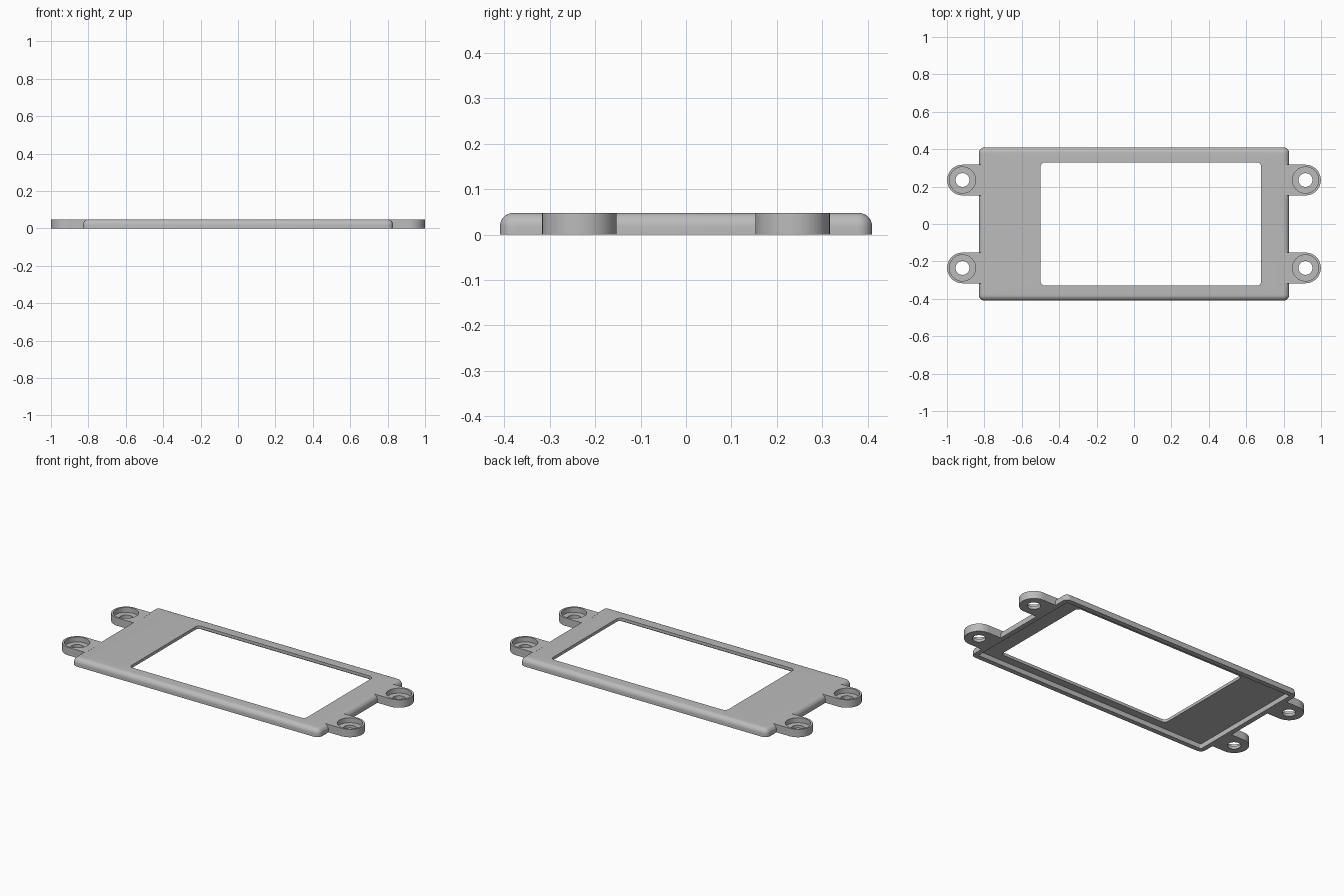
import bpy, bmesh
from math import pi, sin, cos, atan2

cube = bpy.data.objects.get("Cube")
if cube:
    bpy.data.objects.remove(cube, do_unlink=True)

grey = bpy.data.materials.new("plain grey")
grey.use_nodes = True
grey.diffuse_color = (0.5, 0.5, 0.5, 1)
grey.node_tree.nodes["Principled BSDF"].inputs["Base Color"].default_value = (0.5, 0.5, 0.5, 1)

HEIGHT, CEILING = 0.048, 0.03      # overall height, underside of the thin panel
HALF_X, HALF_Y = 0.83, 0.41
ROUND, WALL = 0.03, 0.03


def rounded_rect(x0, x1, y0, y1, r, z, steps=8):
    """Closed loop of points around a rectangle with rounded corners."""
    corners = [(x1 - r, y1 - r), (x0 + r, y1 - r), (x0 + r, y0 + r), (x1 - r, y0 + r)]
    return [(cx + r * cos(a), cy + r * sin(a), z)
            for q, (cx, cy) in enumerate(corners)
            for a in [(q + i / steps) * pi / 2 for i in range(steps + 1)]]


def loft_closed(name, loops):
    """Skin consecutive loops, joining the last one back to the first."""
    bm = bmesh.new()
    rings = [[bm.verts.new(p) for p in loop] for loop in loops]
    for a, b in zip(rings, rings[1:] + rings[:1]):
        for i in range(len(a)):
            j = (i + 1) % len(a)
            bm.faces.new((a[i], a[j], b[j], b[i]))
    bmesh.ops.recalc_face_normals(bm, faces=bm.faces)
    mesh = bpy.data.meshes.new(name)
    bm.to_mesh(mesh)
    bm.free()
    mesh.materials.append(grey)
    obj = bpy.data.objects.new(name, mesh)
    bpy.context.collection.objects.link(obj)
    bpy.ops.object.select_all(action='DESELECT')
    obj.select_set(True)
    bpy.context.view_layer.objects.active = obj
    bpy.ops.object.shade_smooth_by_angle(angle=pi / 6)
    return obj


# Bezel: outer wall, rounded top edge, window, hollow underside
def outline(inset, r, z):
    x, y = HALF_X - inset, HALF_Y - inset
    return rounded_rect(-x, x, -y, y, r, z)


def window(z):
    return rounded_rect(-0.5, 0.68, -0.33, 0.33, 0.025, z)


loops = [outline(0, ROUND + 0.002, 0)]
for i in range(9):
    a = i / 8 * pi / 2
    inset = ROUND * (1 - cos(a))
    loops.append(outline(inset, ROUND + 0.002 - inset, HEIGHT - ROUND * (1 - sin(a))))
loops += [window(HEIGHT), window(CEILING),
          outline(WALL, 0.008, CEILING), outline(WALL, 0.008, 0)]
loft_closed("bezel_frame", loops)

# Mounting ears: round outside, square towards the frame, counterbored hole
EAR_X, EAR_Y, EAR_R, REACH = 0.917, 0.235, 0.082, 0.115
corner = atan2(EAR_R, -REACH)
angles = [-pi / 2 + pi * i / 24 for i in range(25)]
angles += [pi / 2 + (corner - pi / 2) * i / 6 for i in range(1, 7)]
angles += [corner + 2 * (pi - corner) * i / 8 for i in range(1, 9)]
angles += [2 * pi - corner + (corner - pi / 2) * i / 6 for i in range(1, 6)]


def circle(r, z):
    return [(EAR_X + r * cos(a), EAR_Y + r * sin(a), z) for a in angles]


def ear_outline(z):
    points = []
    for a in angles:
        c, s = cos(a), sin(a)
        d = EAR_R
        if c < -0.0001:
            d = min(REACH / -c, EAR_R / max(abs(s), 0.0001))
        points.append((EAR_X + d * c, EAR_Y + d * s, z))
    return points


FLOOR = 0.018
ears = loft_closed("mounting_ears", [
    circle(0.037, 0), ear_outline(0), ear_outline(HEIGHT),
    circle(0.07, HEIGHT), circle(0.07, FLOOR), circle(0.037, FLOOR)])
mirror = ears.modifiers.new("four_corners", 'MIRROR')
mirror.use_axis = (True, True, False)
mirror.use_clip = False
mirror.use_mirror_merge = False
